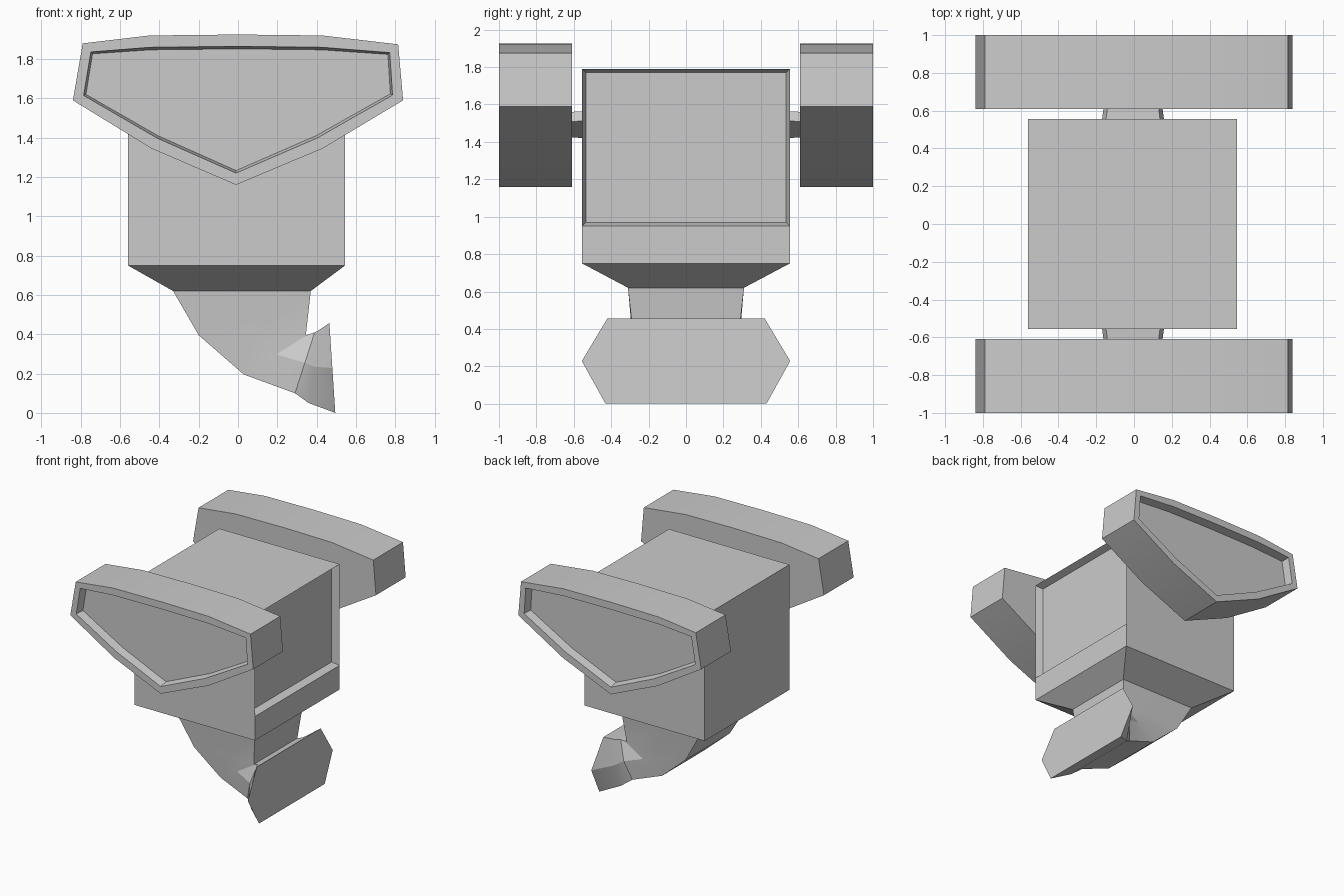
import bpy, bmesh

if "Cube" in bpy.data.objects:
    bpy.data.objects.remove(bpy.data.objects["Cube"])


def loft(bm, rings, cap_start=True, cap_end=True):
    """Skin a list of closed rings; returns the end cap."""
    vs = [[bm.verts.new(p) for p in r] for r in rings]
    n = len(vs[0])
    for a, b in zip(vs, vs[1:]):
        for i in range(n):
            j = (i + 1) % n
            bm.faces.new((a[i], a[j], b[j], b[i]))
    if cap_start:
        bm.faces.new(vs[0][::-1])
    return bm.faces.new(vs[-1]) if cap_end else None


def finish(bm, name, mirror=False):
    me = bpy.data.meshes.new(name)
    bm.to_mesh(me)
    bm.free()
    ob = bpy.data.objects.new(name, me)
    bpy.context.collection.objects.link(ob)
    if mirror:
        m = ob.modifiers.new("Mirror", 'MIRROR')
        m.use_axis = (False, True, False)
        m.use_clip = False
    bpy.ops.object.select_all(action='DESELECT')
    ob.select_set(True)
    bpy.context.view_layer.objects.active = ob
    bpy.ops.object.shade_smooth_by_angle(angle=0.3)
    return ob


# Body box with a recessed panel on the +x side
bm = bmesh.new()
X0, X1, Y = -0.56, 0.545, 0.555
loft(bm, [[(X0, -Y, z), (X1, -Y, z), (X1, Y, z), (X0, Y, z)]
          for z in (0.75, 0.95, 1.79)], cap_start=False)
bm.normal_update()
panel = [f for f in bm.faces if f.normal.x > 0.9 and f.calc_center_median().z > 1.2]
bmesh.ops.inset_individual(bm, faces=panel, thickness=0.028, depth=-0.06)
finish(bm, "body")

# Tapering neck bending into a flared hexagonal foot:
# front/top (x, z), back/bottom (x, z), half widths at top, middle, bottom
sections = [
    ((0.545, 0.75), (-0.56, 0.75), 0.555, 0.555, 0.555),
    ((0.37, 0.62), (-0.33, 0.62), 0.31, 0.31, 0.31),
    ((0.345, 0.395), (-0.20, 0.395), 0.285, 0.29, 0.29),
    ((0.36, 0.40), (0.03, 0.195), 0.285, 0.29, 0.27),
    ((0.39, 0.41), (0.29, 0.10), 0.30, 0.33, 0.29),
    ((0.41, 0.42), (0.36, 0.05), 0.34, 0.40, 0.34),
    ((0.465, 0.457), (0.495, 0.0), 0.42, 0.557, 0.43),
]
rings = []
for (xt, zt), (xb, zb), yt, ym, yb in sections:
    xm, zm = (xt + xb) / 2, (zt + zb) / 2
    rings.append([(xt, -yt, zt), (xm, -ym, zm), (xb, -yb, zb),
                  (xb, yb, zb), (xm, ym, zm), (xt, yt, zt)])
bm = bmesh.new()
loft(bm, rings, cap_start=False)
bmesh.ops.recalc_face_normals(bm, faces=bm.faces)
finish(bm, "neck_and_foot")

# Side pods with a recessed outer face
outline = [(-0.84, 1.59), (-0.44, 1.345), (-0.01, 1.16), (0.43, 1.345),
           (0.84, 1.59), (0.815, 1.875), (0.43, 1.92), (0, 1.925),
           (-0.45, 1.92), (-0.79, 1.88)]
bm = bmesh.new()
outer = loft(bm, [[(x, y, z) for x, z in outline] for y in (-0.61, -1.0)])
bmesh.ops.recalc_face_normals(bm, faces=bm.faces)
bmesh.ops.inset_individual(bm, faces=[outer], thickness=0.06, depth=0)
bmesh.ops.inset_individual(bm, faces=[outer], thickness=0.013, depth=-0.07)
finish(bm, "side_pod", mirror=True)

# Short connectors between body and pods
shape = [(-0.16, 1.51), (0, 1.425), (0.15, 1.51), (0.13, 1.56), (-0.14, 1.56)]
bm = bmesh.new()
loft(bm, [[(x * s, y, 1.5 + (z - 1.5) * s) for x, z in shape]
          for y, s in ((-0.54, 1.07), (-0.62, 1.0))])
bmesh.ops.recalc_face_normals(bm, faces=bm.faces)
finish(bm, "connector", mirror=True)
